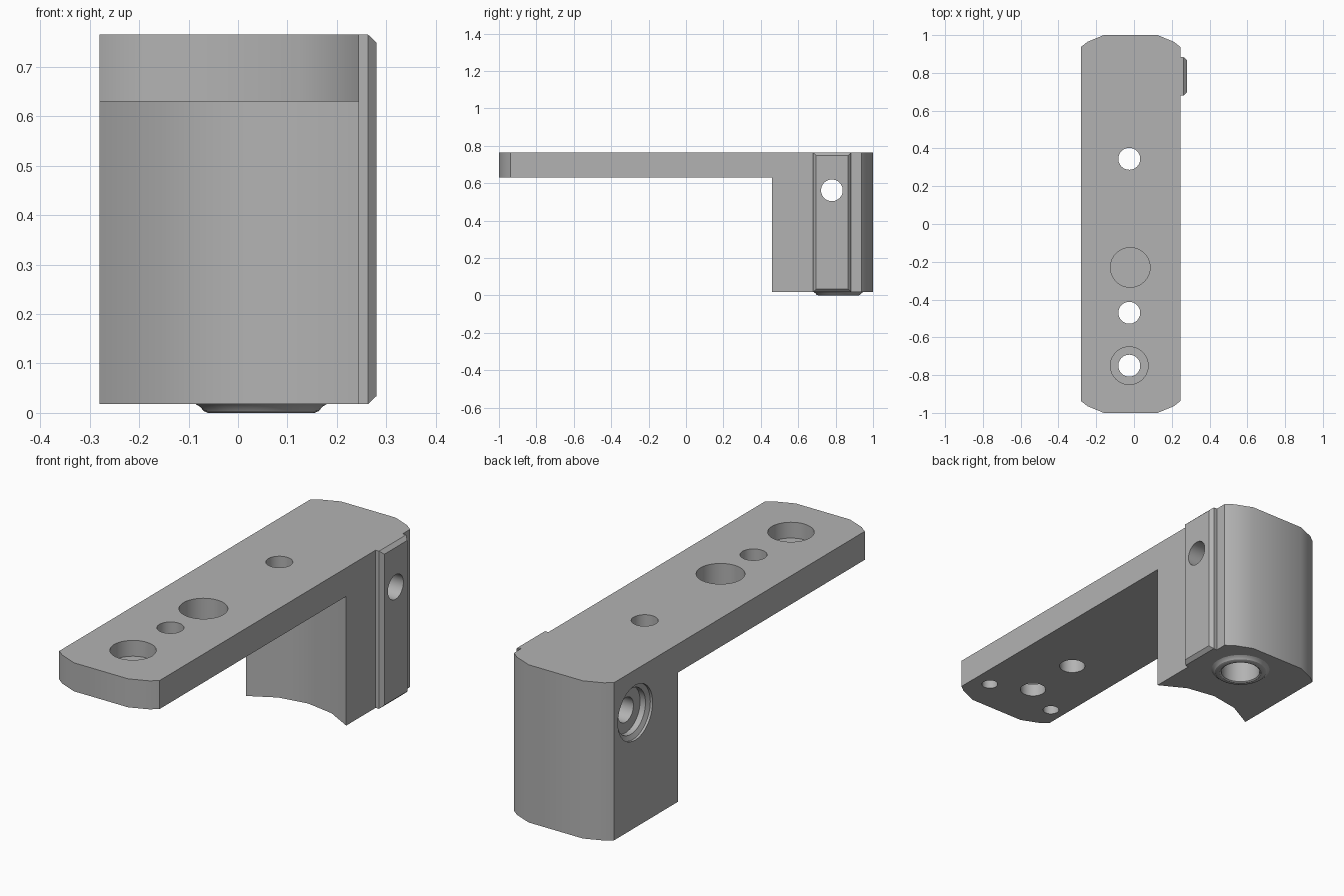
import bpy, bmesh, math
from mathutils import Vector, Matrix

cube = bpy.data.objects.get("Cube")
if cube:
    bpy.data.objects.remove(cube, do_unlink=True)

grey = bpy.data.materials.new("grey_metal")
grey.use_nodes = True
colour = (0.45, 0.45, 0.45, 1)
grey.diffuse_color = colour
grey.node_tree.nodes["Principled BSDF"].inputs["Base Color"].default_value = colour

TOP, UNDER, BASE = 0.765, 0.63, 0.018
LEFT, RIGHT = -0.28, 0.245
MID = (LEFT + RIGHT) / 2
HOLE_X = -0.025


def loft(name, rings, caps=True):
    """Skin a list of equally sized point rings into a mesh object."""
    bm = bmesh.new()
    rows = [[bm.verts.new(p) for p in ring] for ring in rings]
    n = len(rows[0])
    for a, b in zip(rows, rows[1:]):
        for i in range(n):
            j = (i + 1) % n
            bm.faces.new((a[i], a[j], b[j], b[i]))
    if caps:
        bm.faces.new(rows[0])
        bm.faces.new(rows[-1])
    bmesh.ops.recalc_face_normals(bm, faces=bm.faces)
    mesh = bpy.data.meshes.new(name)
    bm.to_mesh(mesh)
    bm.free()
    mesh.materials.append(grey)
    obj = bpy.data.objects.new(name, mesh)
    bpy.context.collection.objects.link(obj)
    return obj


def extrude(name, outline, z0, z1):
    return loft(name, [[(x, y, z) for x, y in outline] for z in (z0, z1)])


def lathe(name, centre, profile, axis="Z", caps=True, sides=40):
    """Turn (radius, distance) pairs around an axis through centre."""
    turn = Matrix.Rotation(math.pi / 2, 3, "Y") if axis == "X" else Matrix.Identity(3)
    rings = []
    for r, d in profile:
        angles = [math.tau * i / sides for i in range(sides)]
        rings.append([Vector(centre) + turn @ Vector((r * math.cos(a), r * math.sin(a), d))
                      for a in angles])
    return loft(name, rings, caps)


def cut(obj, cutters):
    for c in cutters:
        mod = obj.modifiers.new("cut", "BOOLEAN")
        mod.operation = "DIFFERENCE"
        mod.solver = "EXACT"
        mod.object = c
    bpy.context.view_layer.update()
    graph = bpy.context.evaluated_depsgraph_get()
    mesh = bpy.data.meshes.new_from_object(obj.evaluated_get(graph))
    obj.modifiers.clear()
    obj.data = mesh


# Rounded end outline shared by plate and leg
end = [(RIGHT, 0.938), (0.21, 0.965), (0.125, 1.0),
       (-0.16, 1.0), (-0.245, 0.965), (LEFT, 0.938)]

# Top plate
plate = extrude("top_plate", end + [(x, -y) for x, y in reversed(end)], UNDER, TOP)

# Leg with a hollowed front
half, depth, front = (RIGHT - LEFT) / 2, 0.09, 0.46
radius = (half ** 2 + depth ** 2) / (2 * depth)
sweep = math.asin(half / radius)
hollow = []
for i in range(5):
    a = sweep * (i / 2 - 1)
    hollow.append((MID + radius * math.sin(a),
                   front + depth - radius * (1 - math.cos(a))))
leg = extrude("leg", end + hollow, BASE, UNDER)

# Chamfered rail on the leg's side
def rail_ring(x, inset):
    y0, y1, z0, z1 = 0.68 + inset, 0.883 - inset, BASE + inset, TOP - inset
    return [(x, y0, z0), (x, y1, z0), (x, y1, z1), (x, y0, z1)]

rail = loft("side_rail", [rail_ring(RIGHT - 0.01, 0), rail_ring(0.263, 0),
                          rail_ring(0.28, 0.016)])

# Flared boss around the socket under the leg
socket_at = (0.047, 0.815, 0)
boss = lathe("socket_boss", socket_at,
             [(0.088, 0.03), (0.088, 0.004), (0.094, 0), (0.108, 0),
              (0.117, 0.004), (0.123, 0.012), (0.133, BASE)], caps=False)

# Vertical holes in the plate
plate_cutters = [lathe("through_hole", (HOLE_X, y, 0), [(0.058, 0.5), (0.058, 0.9)])
                 for y in (0.345, -0.47, -0.75)]
plate_cutters.append(lathe("counterbore", (HOLE_X, -0.75, 0), [(0.1, 0.69), (0.1, 0.9)]))
plate_cutters.append(lathe("blind_pocket", (-0.02, -0.23, 0), [(0.105, 0.655), (0.105, 0.9)]))
for side in (-1, 1):
    plate_cutters.append(lathe("pin_hole", (HOLE_X + side * 0.183, -0.84, 0),
                               [(0.036, 0.5), (0.036, 0.7)]))

# Cross bore with a stepped recess on the outer side
bore_at = (0, 0.78, 0.562)
bore = lathe("cross_bore", bore_at, [(0.058, -0.5), (0.058, 0.5)], "X")
recess = lathe("cross_recess", bore_at,
               [(0.13, LEFT - 0.1), (0.13, LEFT + 0.012), (0.108, LEFT + 0.022),
                (0.108, LEFT + 0.05)], "X")
socket = lathe("socket_hole", socket_at, [(0.088, -0.1), (0.088, 0.38)])

cut(plate, plate_cutters + [recess])
cut(leg, [bore, recess, socket])
cut(rail, [bore])

for c in plate_cutters + [bore, recess, socket]:
    bpy.data.objects.remove(c, do_unlink=True)

# Smooth curved walls, keep edges crisp
bpy.ops.object.select_all(action="DESELECT")
for obj in (plate, leg, rail, boss):
    obj.select_set(True)
    bpy.context.view_layer.objects.active = obj
bpy.ops.object.shade_smooth_by_angle(angle=math.radians(25))
